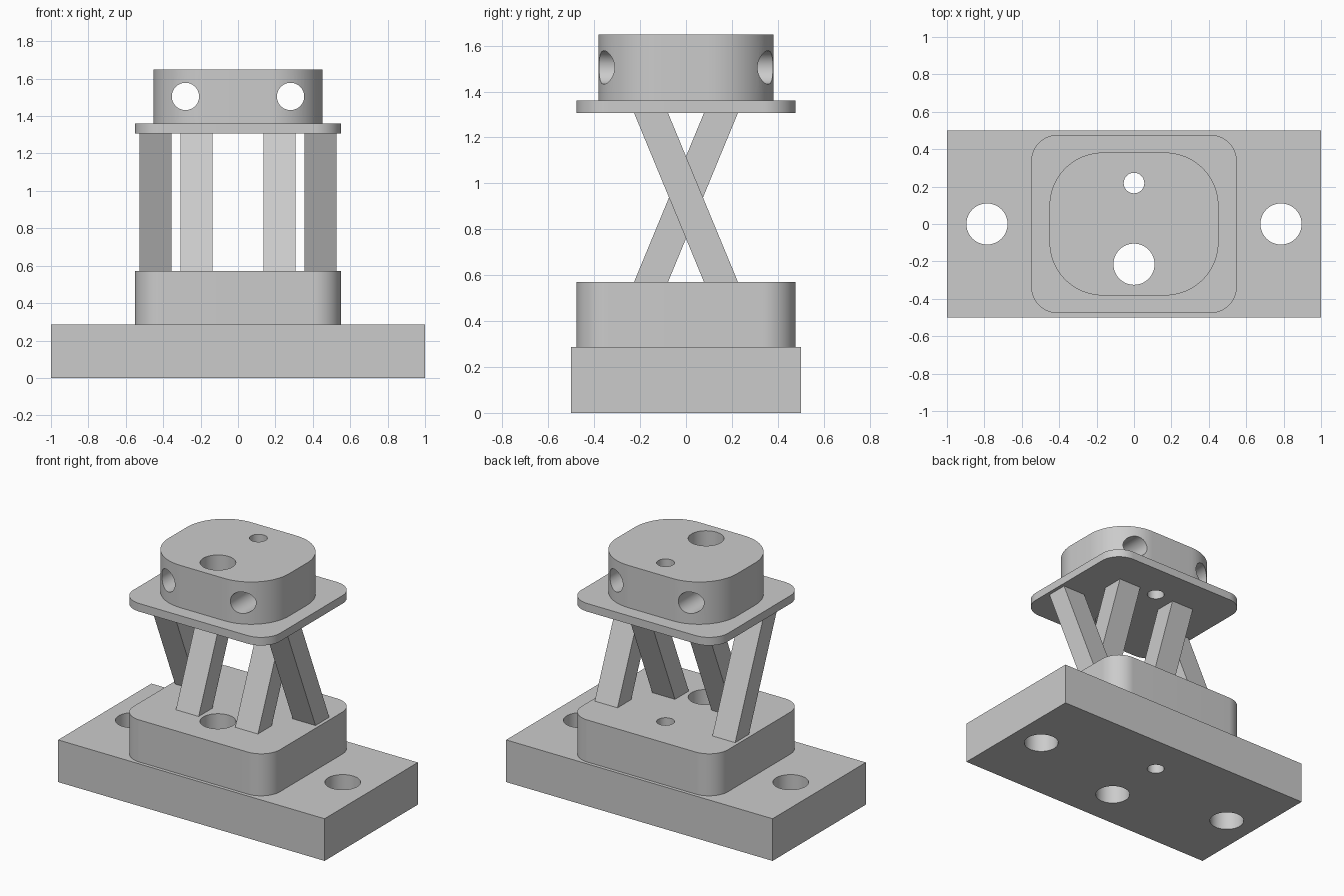
import bpy, bmesh, math
from mathutils import Matrix, Vector

if "Cube" in bpy.data.objects:
    bpy.data.objects.remove(bpy.data.objects["Cube"])

grey = bpy.data.materials.new("plain grey")
grey.diffuse_color = (0.6, 0.6, 0.6, 1)
grey.use_nodes = True
grey.node_tree.nodes["Principled BSDF"].inputs["Base Color"].default_value = grey.diffuse_color


def prism(name, points, offset):
    """Extrude a closed 3D outline by an offset vector."""
    bm = bmesh.new()
    face = bm.faces.new([bm.verts.new(p) for p in points])
    top = bmesh.ops.extrude_face_region(bm, geom=[face])["geom"]
    bmesh.ops.translate(bm, vec=Vector(offset),
                        verts=[v for v in top if isinstance(v, bmesh.types.BMVert)])
    bmesh.ops.recalc_face_normals(bm, faces=bm.faces)
    mesh = bpy.data.meshes.new(name)
    bm.to_mesh(mesh)
    bm.free()
    mesh.materials.append(grey)
    obj = bpy.data.objects.new(name, mesh)
    bpy.context.collection.objects.link(obj)
    return obj


def rounded_block(name, hx, hy, r, z0, z1, steps=20):
    """Upright block with rounded vertical corners."""
    pts = []
    for q, (sx, sy) in enumerate([(1, 1), (-1, 1), (-1, -1), (1, -1)]):
        for i in range(steps + 1):
            a = math.pi / 2 * (q + i / steps)
            pts.append((sx * (hx - r) + r * math.cos(a),
                        sy * (hy - r) + r * math.sin(a), z0))
    return prism(name, pts, (0, 0, z1 - z0))


def punch(obj, holes):
    """Cut round holes (centre, radius, rotation) through a part, then smooth it."""
    bm = bmesh.new()
    for centre, r, rot in holes:
        bmesh.ops.create_cone(bm, cap_ends=True, segments=64, radius1=r, radius2=r,
                              depth=6, matrix=Matrix.Translation(centre) @ rot)
    mesh = bpy.data.meshes.new("hole_cutter")
    bm.to_mesh(mesh)
    bm.free()
    mesh.materials.append(grey)
    cutter = bpy.data.objects.new("hole_cutter", mesh)
    cutter.hide_render = True
    bpy.context.collection.objects.link(cutter)
    mod = obj.modifiers.new("holes", 'BOOLEAN')
    mod.operation, mod.solver, mod.object = 'DIFFERENCE', 'EXACT', cutter
    bpy.ops.object.select_all(action='DESELECT')
    bpy.context.view_layer.objects.active = obj
    obj.select_set(True)
    bpy.ops.object.modifier_apply(modifier=mod.name)
    bpy.data.objects.remove(cutter)
    bpy.ops.object.shade_smooth_by_angle(angle=math.radians(30))


UP = Matrix.Identity(4)
ACROSS = Matrix.Rotation(math.pi / 2, 4, 'X')
Z_BASE, Z_BLOCK, Z_PLATE, Z_HEAD, Z_TOP = 0.286, 0.571, 1.306, 1.361, 1.648

# Vertical bores that run through every level
bores = [((0, -0.215, 0), 0.11, UP), ((0, 0.219, 0), 0.055, UP)]
bolts = [((s * 0.786, 0, 0), 0.11, UP) for s in (-1, 1)]
cross = [((s * 0.281, 0, 1.505), 0.073, ACROSS) for s in (-1, 1)]

# Base plate with bolt holes
base = prism("base_plate", [(-1, -0.5, 0), (1, -0.5, 0), (1, 0.5, 0), (-1, 0.5, 0)],
             (0, 0, Z_BASE))
punch(base, bores + bolts)

# Lower block, upper plate and head
punch(rounded_block("lower_block", 0.55, 0.477, 0.143, Z_BASE, Z_BLOCK), bores)
punch(rounded_block("upper_plate", 0.55, 0.477, 0.143, Z_PLATE, Z_HEAD), bores)
punch(rounded_block("head", 0.452, 0.382, 0.286, Z_HEAD, Z_TOP), bores + cross)

# Crossed legs: inner pair leans back, outer pair leans forward
for kind, x0, lean in (("inner", 0.137, 1), ("outer", 0.356, -1)):
    for side, s in (("left", -1), ("right", 1)):
        y, w = 0.152 * lean, 0.074
        outline = [(s * x0, -y - w, Z_BLOCK), (s * x0, -y + w, Z_BLOCK),
                   (s * x0, y + w, Z_PLATE), (s * x0, y - w, Z_PLATE)]
        prism(f"{kind}_leg_{side}", outline, (s * 0.171, 0, 0))
